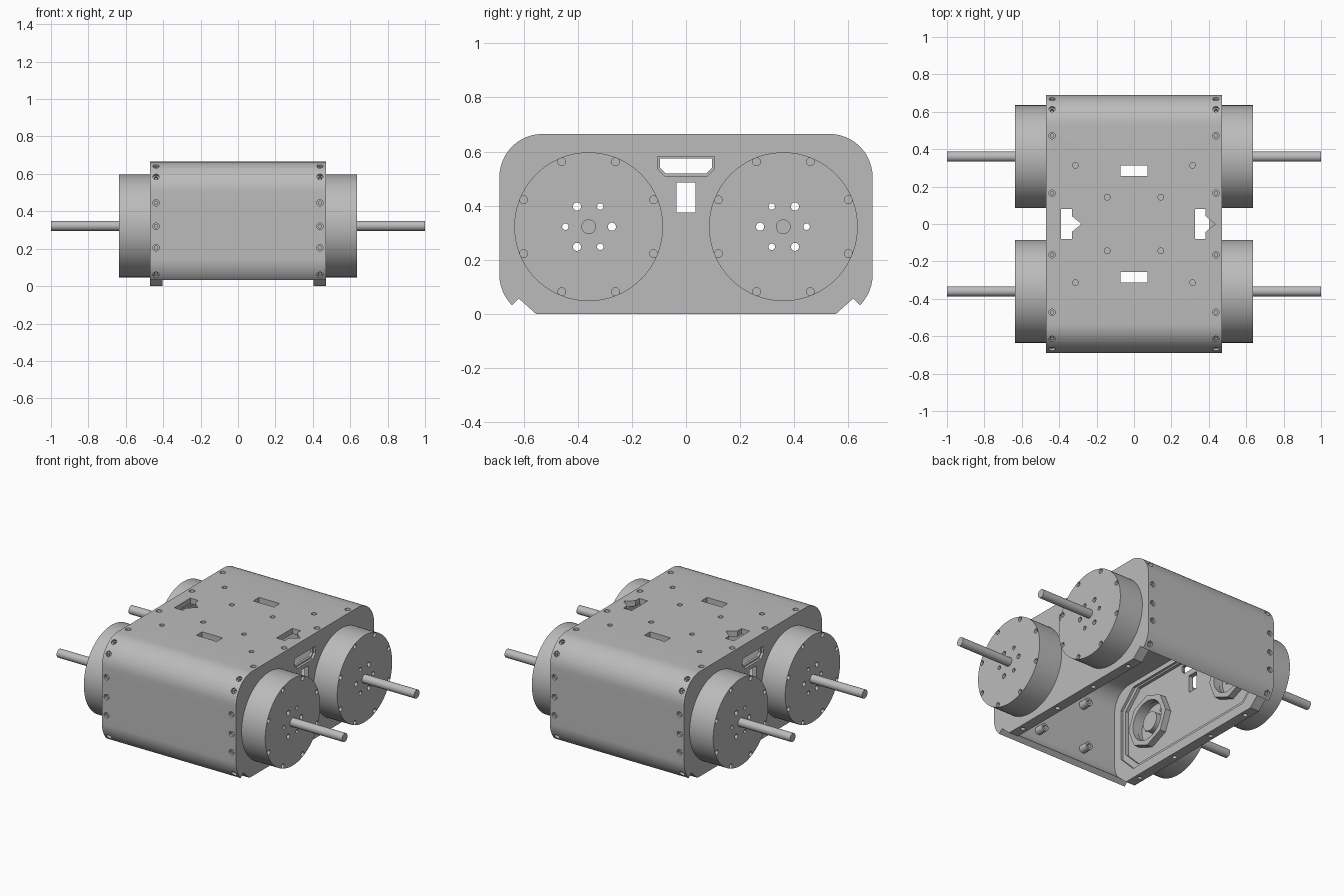
import bpy, bmesh, math
from mathutils import Matrix, Vector

if "Cube" in bpy.data.objects:
    bpy.data.objects.remove(bpy.data.objects["Cube"])

grey = bpy.data.materials.new("machined_grey")
grey.use_nodes = True
colour = (0.5, 0.5, 0.5, 1)
grey.diffuse_color = colour
grey.node_tree.nodes["Principled BSDF"].inputs["Base Color"].default_value = colour
parts = []

# Body dimensions
HALF, RIM, WALL = 0.47, 0.405, 0.035
BEND, BEND_Y, HIGH_Z, LOW_Z = 0.16, 0.53, 0.505, 0.145
AXLE_Y, AXLE_Z, MOTOR_R = 0.36, 0.322, 0.275


def prism(bm, pts, a, b, axis="x"):
    """Extrude a 2D outline from a to b along x or z."""
    place = (lambda p, d: (d, p[0], p[1])) if axis == "x" else (lambda p, d: (p[0], p[1], d))
    face = bm.faces.new([bm.verts.new(place(p, a)) for p in pts])
    grown = bmesh.ops.extrude_face_region(bm, geom=[face])["geom"]
    move = Vector(place((0, 0), b - a))
    bmesh.ops.translate(bm, vec=move, verts=[g for g in grown if isinstance(g, bmesh.types.BMVert)])


def rod(bm, start, direction, radius, length, sides=24):
    d = Vector(direction).normalized()
    turn = d.to_track_quat("Z", "Y").to_matrix().to_4x4()
    mat = Matrix.Translation(Vector(start) + d * length / 2) @ turn
    bmesh.ops.create_cone(bm, cap_ends=True, segments=sides, radius1=radius,
                          radius2=radius, depth=length, matrix=mat)


def finish(bm, name, keep=True):
    bmesh.ops.recalc_face_normals(bm, faces=bm.faces[:])
    mesh = bpy.data.meshes.new(name)
    bm.to_mesh(mesh)
    bm.free()
    obj = bpy.data.objects.new(name, mesh)
    bpy.context.collection.objects.link(obj)
    mesh.materials.append(grey)
    if keep:
        parts.append(obj)
    return obj


def cut(obj, bm):
    """Subtract the cutter mesh and bake the result."""
    tool = finish(bm, "cutter", keep=False)
    tool.hide_render = True
    mod = obj.modifiers.new("cut", "BOOLEAN")
    mod.operation, mod.solver, mod.object = "DIFFERENCE", "EXACT", tool
    graph = bpy.context.evaluated_depsgraph_get()
    mesh = bpy.data.meshes.new_from_object(obj.evaluated_get(graph))
    obj.modifiers.clear()
    obj.data = mesh
    bpy.data.objects.remove(tool)


def rect(x, y, w, h):
    return [(x - w, y - h), (x + w, y - h), (x + w, y + h), (x - w, y + h)]


def wrap(radius):
    """Half-open outline of the bent sheet, from low +y round to low -y."""
    def arc(cz, a, b):
        return [(BEND_Y + radius * math.cos(math.radians(a + (b - a) * i / 12)),
                 cz + radius * math.sin(math.radians(a + (b - a) * i / 12))) for i in range(13)]
    half = arc(LOW_Z, -45, 0) + arc(HIGH_Z, 0, 90)
    return half + [(-y, z) for y, z in reversed(half)]


def octagon(w, z0, z1, c):
    return [(-w + c, z0), (w - c, z0), (w, z0 + c), (w, z1 - c),
            (w - c, z1), (-w + c, z1), (-w, z1 - c), (-w, z0 + c)]


# Bent outer shell
bm = bmesh.new()
prism(bm, wrap(BEND) + wrap(BEND - WALL)[::-1], -HALF, HALF)
shell = finish(bm, "outer_shell")

# Shell openings: two slots, two arrow keyholes
bm = bmesh.new()
for s in (-1, 1):
    prism(bm, rect(0, s * 0.285, 0.072, 0.029), 0.6, 0.7, "z")
for x in (-0.39, 0.325):
    prism(bm, [(x, -0.08), (x + 0.058, -0.08), (x + 0.058, -0.042), (x + 0.11, 0),
               (x + 0.058, 0.042), (x + 0.058, 0.08), (x, 0.08)], 0.6, 0.7, "z")
cut(shell, bm)

# Screw positions with their outward normals
TOP = HIGH_Z + BEND
screws = []
for s in (-1, 1):
    screws += [((s * 0.69, z), (s, 0)) for z in (0.205, 0.32, 0.445)]
    screws += [((s * y, TOP), (0, 1)) for y in (0.165, 0.472)]
    for a, cz in ((30, HIGH_Z), (58, HIGH_Z), (-32, LOW_Z)):
        n = (s * math.cos(math.radians(a)), math.sin(math.radians(a)))
        screws.append(((s * BEND_Y + BEND * n[0], cz + BEND * n[1]), n))
for radius, depth in ((0.017, 0.014), (0.009, 0.03)):
    bm = bmesh.new()
    for (y, z), (ny, nz) in screws:
        for x in (-0.438, 0.438):
            rod(bm, (x, y + ny * 0.02, z + nz * 0.02), (0, -ny, -nz), radius, depth + 0.02)
    if radius > 0.01:
        for d in (0.143, 0.313):
            for sx in (-1, 1):
                for sy in (-1, 1):
                    rod(bm, (sx * d, sy * d, 0.7), (0, 0, -1), radius * 0.9, 0.055)
    cut(shell, bm)

# Hollow standoffs inside both end walls
for s, name in ((-1, "front_standoffs"), (1, "back_standoffs")):
    bm = bmesh.new()
    for x in (-0.165, 0.165):
        for z in (0.17, 0.46):
            rod(bm, (x, s * 0.656, z), (0, -s, 0), 0.025, 0.06)
    pegs = finish(bm, name)
    bm = bmesh.new()
    for x in (-0.165, 0.165):
        for z in (0.17, 0.46):
            rod(bm, (x, s * 0.58, z), (0, s, 0), 0.012, 0.06)
    cut(pegs, bm)

for s, side in ((1, "left"), (-1, "right")):
    # Side plate with a stepped pocket on its inner face
    bm = bmesh.new()
    prism(bm, wrap(BEND - WALL) + [(-0.555, 0), (0.555, 0)], s * RIM, s * HALF)
    plate = finish(bm, side + "_side_plate")
    for w, z0, z1, depth in ((0.6, 0.06, 0.6, 0.42), (0.575, 0.085, 0.59, 0.44)):
        bm = bmesh.new()
        prism(bm, octagon(w, z0, z1, 0.11), s * 0.38, s * depth)
        cut(plate, bm)

    # Carry window with a stepped edge, cable slot, motor bores, bottom screws
    bm = bmesh.new()
    prism(bm, [(-0.105, 0.582), (0.105, 0.582), (0.105, 0.537), (0.08, 0.51),
               (-0.08, 0.51), (-0.105, 0.537)], s * 0.455, s * 0.5)
    cut(plate, bm)
    bm = bmesh.new()
    prism(bm, [(-0.097, 0.574), (0.097, 0.574), (0.097, 0.541), (0.076, 0.519),
               (-0.076, 0.519), (-0.097, 0.541)], s * 0.38, s * 0.5)
    prism(bm, rect(0, 0.43, 0.035, 0.055), s * 0.38, s * 0.5)
    for y in (-AXLE_Y, AXLE_Y):
        rod(bm, (s * 0.38, y, AXLE_Z), (s, 0, 0), 0.13, 0.12, 48)
    for y in (-0.47, -0.16, 0.16, 0.47):
        rod(bm, (s * 0.438, y, -0.02), (0, 0, 1), 0.014, 0.045)
    cut(plate, bm)

    for e, end in ((-1, "front"), (1, "back")):
        y = e * AXLE_Y
        label = end + "_" + side
        # Motor can with face holes
        bm = bmesh.new()
        rod(bm, (s * HALF, y, AXLE_Z), (s, 0, 0), MOTOR_R, 0.165, 96)
        motor = finish(bm, label + "_motor")
        bm = bmesh.new()
        for k in range(6):
            a = math.radians(60 * k)
            radius = 0.015 if k % 2 == (1 if e > 0 else 0) else 0.012
            rod(bm, (s * 0.45, y + 0.086 * math.cos(a), AXLE_Z + 0.086 * math.sin(a)),
                (s, 0, 0), radius, 0.22)
        for k in range(8):
            a = math.radians(22.5 + 45 * k)
            rod(bm, (s * 0.66, y + 0.26 * math.cos(a), AXLE_Z + 0.26 * math.sin(a)),
                (-s, 0, 0), 0.0145, 0.065)
        cut(motor, bm)

        # Octagonal mount ring inside the pocket
        bm = bmesh.new()
        rod(bm, (s * 0.40, y, AXLE_Z), (s, 0, 0), 0.165, 0.04, 8)
        ring = finish(bm, label + "_motor_mount")
        bm = bmesh.new()
        rod(bm, (s * 0.38, y, AXLE_Z), (s, 0, 0), 0.125, 0.08, 48)
        cut(ring, bm)

        # Drive shaft and its inner hub
        bm = bmesh.new()
        rod(bm, (s * 0.63, y, AXLE_Z), (s, 0, 0), 0.027, 0.37, 32)
        finish(bm, label + "_shaft")
        bm = bmesh.new()
        rod(bm, (s * 0.42, y, AXLE_Z), (s, 0, 0), 0.06, 0.055, 32)
        finish(bm, label + "_inner_hub")

# Smooth the curved faces, keep edges crisp
bpy.ops.object.select_all(action="DESELECT")
for obj in parts:
    obj.select_set(True)
bpy.context.view_layer.objects.active = parts[0]
bpy.ops.object.shade_smooth_by_angle(angle=math.radians(30))
